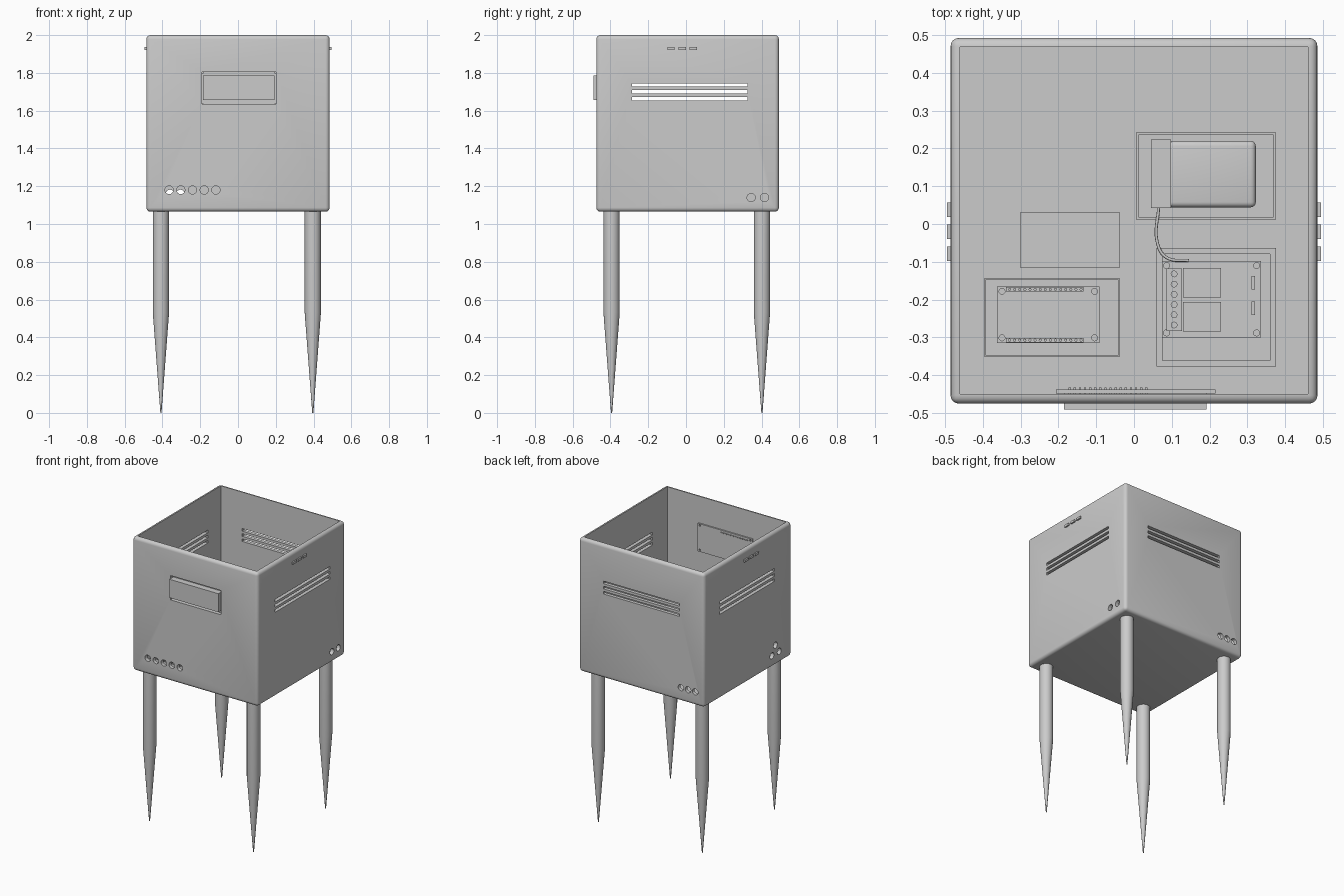
import bpy, bmesh, math
from mathutils import Matrix, Vector

cube = bpy.data.objects.get("Cube")
if cube:
    bpy.data.objects.remove(cube, do_unlink=True)

grey = bpy.data.materials.new("plain_grey")
grey.use_nodes = True
grey.diffuse_color = (0.6, 0.6, 0.6, 1)
grey.node_tree.nodes["Principled BSDF"].inputs["Base Color"].default_value = (0.6, 0.6, 0.6, 1)


def add_box(bm, x0, x1, y0, y1, z0, z1):
    size = Matrix.Diagonal((x1 - x0, y1 - y0, z1 - z0, 1))
    mid = Matrix.Translation(((x0 + x1) / 2, (y0 + y1) / 2, (z0 + z1) / 2))
    return bmesh.ops.create_cube(bm, size=1, matrix=mid @ size)["verts"]


def add_rod(bm, centre, radius, depth, axis="Z", tip=None, sides=16):
    turn = {"X": Matrix.Rotation(math.pi / 2, 4, "Y"),
            "Y": Matrix.Rotation(math.pi / 2, 4, "X"), "Z": Matrix()}[axis]
    bmesh.ops.create_cone(bm, cap_ends=True, segments=sides, radius1=radius,
                          radius2=radius if tip is None else tip, depth=depth,
                          matrix=Matrix.Translation(centre) @ turn)


def finish(name, bm, smooth=True):
    mesh = bpy.data.meshes.new(name)
    bm.to_mesh(mesh)
    bm.free()
    mesh.materials.append(grey)
    obj = bpy.data.objects.new(name, mesh)
    bpy.context.collection.objects.link(obj)
    if smooth:
        shade(obj)
    return obj


def shade(obj):
    bpy.ops.object.select_all(action="DESELECT")
    obj.select_set(True)
    bpy.context.view_layer.objects.active = obj
    bpy.ops.object.shade_smooth_by_angle(angle=math.radians(35))


def block(name, *bounds, bevel=0):
    bm = bmesh.new()
    add_box(bm, *bounds)
    if bevel:
        bmesh.ops.bevel(bm, geom=bm.edges[:], offset=bevel, segments=4,
                        profile=0.5, affect="EDGES")
    return finish(name, bm)


def cut(obj, bm):
    cutter = finish("cutter", bm, smooth=False)
    cutter.hide_render = True
    mod = obj.modifiers.new("cut", "BOOLEAN")
    mod.operation, mod.solver, mod.object = "DIFFERENCE", "EXACT", cutter
    bpy.context.view_layer.objects.active = obj
    bpy.ops.object.modifier_apply(modifier=mod.name)
    bpy.data.objects.remove(cutter, do_unlink=True)


# Open case with rounded outer edges
W, FRONT, BACK, BASE, FLOOR = 0.485, -0.475, 0.492, 1.065, 1.09
case = block("case", -W, W, FRONT, BACK, BASE, 2, bevel=0.022)
bm = bmesh.new()
add_box(bm, -0.46, 0.46, -0.45, 0.468, FLOOR, 2.1)
cut(case, bm)

# Vent slots, display window and cable holes
bm = bmesh.new()
for z in (1.664, 1.7, 1.736):
    for side in (-1, 1):
        add_box(bm, side * 0.47 - 0.04, side * 0.47 + 0.04, -0.285, 0.325, z - 0.009, z + 0.009)
    add_box(bm, -0.295, 0.295, 0.44, 0.53, z - 0.009, z + 0.009)
add_box(bm, -0.19, 0.2, -0.5, -0.43, 1.635, 1.805)
R = 0.022
for i in range(5):
    add_rod(bm, (-0.365 + i * 0.062, -0.465, 1.18), R, 0.08, "Y")
for i in range(3):
    add_rod(bm, (-0.415 + i * 0.055, 0.48, 1.16), R, 0.08, "Y")
for y in (0.345, 0.415):
    add_rod(bm, (0.47, y, 1.14), R, 0.08, "X")
for y, z in ((-0.257, 1.145), (-0.337, 1.145), (-0.295, 1.205)):
    add_rod(bm, (-0.47, y, z), R, 0.08, "X")
cut(case, bm)
shade(case)

# Pointed stakes under the corners
for x, side in ((-0.408, "right"), (0.396, "left")):
    for y, end in ((-0.394, "front"), (0.402, "back")):
        bm = bmesh.new()
        profile = [(0.043, 1.075), (0.043, 0.53), (0.003, 0)]
        rings = [[bm.verts.new((x + r * math.cos(a), y + r * math.sin(a), z))
                  for a in (i * math.tau / 20 for i in range(20))] for r, z in profile]
        for top, low in zip(rings, rings[1:]):
            for i in range(20):
                bm.faces.new((top[i - 1], low[i - 1], low[i], top[i]))
        bm.faces.new(rings[0])
        bm.faces.new(rings[-1][::-1])
        finish(f"{end}_{side}_stake", bm)

# Clips on both sides near the rim
for side, label in ((-1, "right"), (1, "left")):
    bm = bmesh.new()
    for y in (-0.079, -0.02, 0.038):
        add_box(bm, side * 0.485 - 0.01, side * 0.485 + 0.01, y - 0.019, y + 0.019, 1.92, 1.936)
    finish(f"{label}_clips", bm)

# Display behind its window
block("display_screen", -0.185, 0.192, -0.491, -0.44, 1.657, 1.786)
board = block("display_board", -0.206, 0.216, -0.448, -0.438, 1.62, 1.815)
bm = bmesh.new()
for x in (-0.19, 0.2):
    for z in (1.632, 1.803):
        add_rod(bm, (x, -0.443, z), 0.007, 0.05, "Y", sides=10)
cut(board, bm)
bm = bmesh.new()
for i in range(16):
    x = -0.17 + i * 0.0135
    add_box(bm, x - 0.003, x + 0.003, -0.455, -0.432, 1.796, 1.802)
finish("display_pins", bm)


def tray(name, x0, x1, y0, y1, wall, height):
    obj = block(name, x0, x1, y0, y1, FLOOR - 0.005, FLOOR + height)
    bm = bmesh.new()
    add_box(bm, x0 + wall, x1 - wall, y0 + wall, y1 - wall, FLOOR + 0.005, FLOOR + 0.3)
    cut(obj, bm)


def circuit(name, x0, x1, y0, y1, inset):
    obj = block(name, x0, x1, y0, y1, FLOOR + 0.015, FLOOR + 0.025)
    bm = bmesh.new()
    for x in (x0 + inset, x1 - inset):
        for y in (y0 + inset, y1 - inset):
            add_rod(bm, (x, y, FLOOR), 0.008, 0.1, sides=12)
    cut(obj, bm)


# Trays on the floor
tray("pump_tray", 0.005, 0.376, 0.012, 0.242, 0.007, 0.03)
tray("controller_tray", -0.396, -0.037, -0.35, -0.144, 0.004, 0.03)
tray("relay_tray", 0.059, 0.376, -0.377, -0.063, 0.016, 0.03)

# Pump and battery
block("pump_body", 0.06, 0.322, 0.044, 0.22, FLOOR, FLOOR + 0.15, bevel=0.014)
block("pump_cap", 0.045, 0.098, 0.042, 0.224, FLOOR, FLOOR + 0.155)
block("battery", -0.302, -0.037, -0.115, 0.031, FLOOR - 0.005, FLOOR + 0.03)

# Controller board with two pin rows
circuit("controller_board", -0.362, -0.091, -0.314, -0.165, 0.013)
bm = bmesh.new()
for y in (-0.173, -0.307):
    add_box(bm, -0.338, -0.134, y - 0.006, y + 0.006, FLOOR + 0.02, FLOOR + 0.032)
    for i in range(15):
        add_rod(bm, (-0.329 + i * 0.0135, y, FLOOR + 0.035), 0.004, 0.02, sides=8)
finish("controller_pins", bm)

# Relay board, relays, terminals and pins
circuit("relay_board", 0.074, 0.336, -0.3, -0.098, 0.012)
bm = bmesh.new()
for y in (-0.155, -0.245):
    add_box(bm, 0.13, 0.23, y - 0.039, y + 0.039, FLOOR + 0.02, FLOOR + 0.09)
finish("relays", bm)
block("terminal_block", 0.086, 0.127, -0.283, -0.118, FLOOR + 0.02, FLOOR + 0.06)
bm = bmesh.new()
for i in range(6):
    add_rod(bm, (0.106, -0.267 + i * 0.027, FLOOR + 0.06), 0.009, 0.01, sides=12)
finish("terminal_screws", bm)
bm = bmesh.new()
for y in (-0.155, -0.223):
    add_box(bm, 0.311, 0.32, y - 0.018, y + 0.018, FLOOR + 0.02, FLOOR + 0.045)
finish("relay_pins", bm)

# Cable from pump to relay board
curve = bpy.data.curves.new("cable", "CURVE")
curve.dimensions, curve.bevel_depth, curve.bevel_resolution = "3D", 0.004, 2
line = curve.splines.new("BEZIER")
path = [(0.065, 0.045), (0.062, -0.05), (0.085, -0.088), (0.145, -0.097)]
line.bezier_points.add(len(path) - 1)
for point, (x, y) in zip(line.bezier_points, path):
    point.co = Vector((x, y, FLOOR + 0.034))
    point.handle_left_type = point.handle_right_type = "AUTO"
curve.materials.append(grey)
cable = bpy.data.objects.new("cable", curve)
bpy.context.collection.objects.link(cable)
